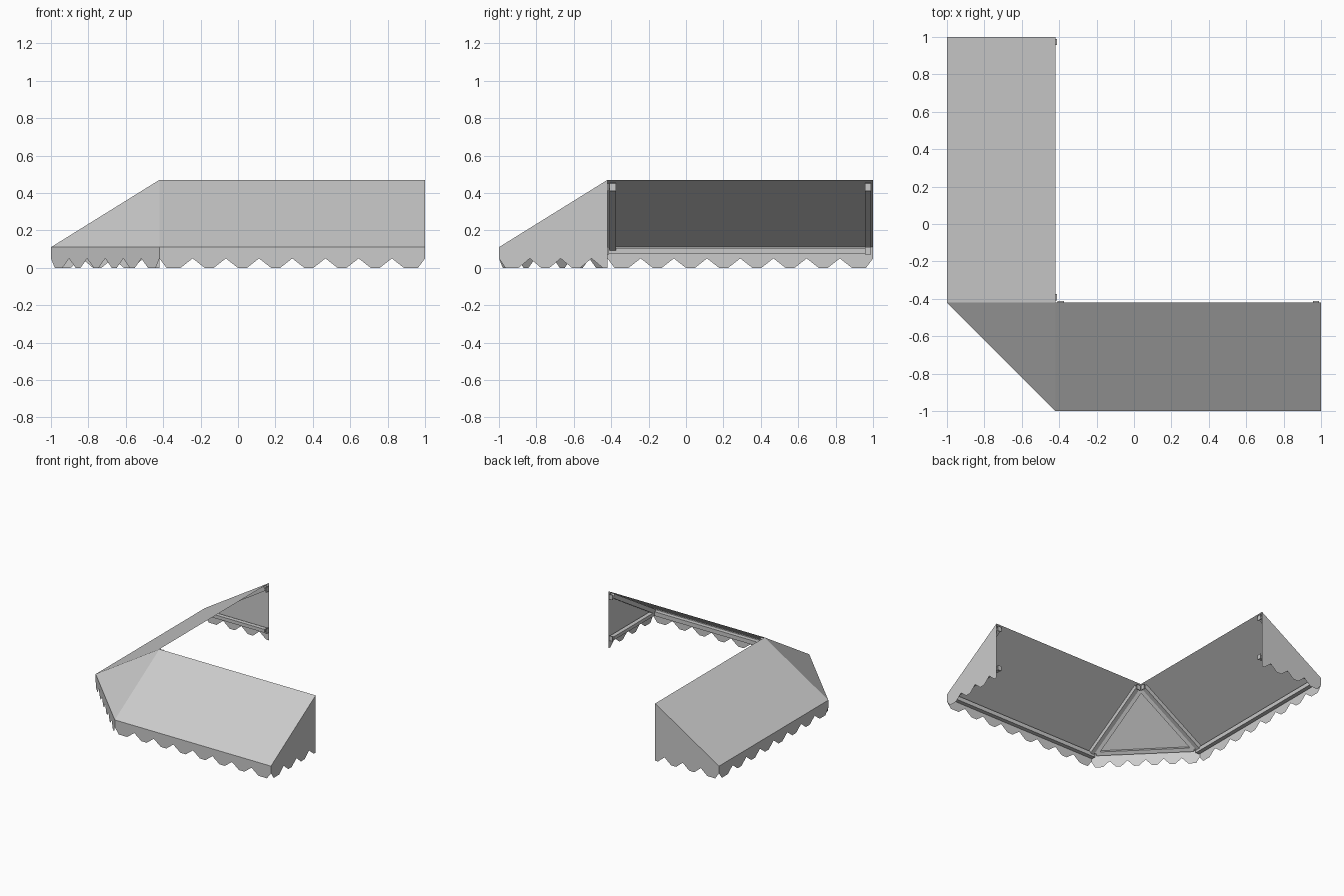
import bpy, bmesh
from mathutils import Vector

if "Cube" in bpy.data.objects:
    bpy.data.objects.remove(bpy.data.objects["Cube"], do_unlink=True)


def material(name, rgb):
    m = bpy.data.materials.new(name)
    m.use_nodes = True
    m.diffuse_color = (*rgb, 1)
    m.node_tree.nodes["Principled BSDF"].inputs["Base Color"].default_value = (*rgb, 1)
    return m


CLOTH = material("pale grey canvas", (0.6, 0.6, 0.6))
METAL = material("grey metal", (0.58, 0.58, 0.58))

# Main dimensions: wall line, outer edge, ridge, eave, notch height
WALL, OUT, END = -0.42, -1.0, 1.0
TOP, EAVE, NOTCH = 0.47, 0.11, 0.05
TUBE = 0.034


def build(name, polygons, mat, swap=False, solid=False):
    """Make an object from polygons; swap exchanges x and y for the other wing."""
    bm = bmesh.new()
    for poly in polygons:
        pts = [(p[1], p[0], p[2]) if swap else tuple(p) for p in poly]
        if swap:
            pts.reverse()
        bm.faces.new([bm.verts.new(p) for p in pts])
    if solid:
        bmesh.ops.remove_doubles(bm, verts=bm.verts, dist=0.0001)
        bmesh.ops.recalc_face_normals(bm, faces=bm.faces)
    mesh = bpy.data.meshes.new(name)
    bm.to_mesh(mesh)
    bm.free()
    mesh.materials.append(mat)
    ob = bpy.data.objects.new(name, mesh)
    bpy.context.collection.objects.link(ob)
    return ob


def beam(name, a, b, up, swap=False, width=TUBE, depth=TUBE):
    """Rectangular bar from a to b, with its depth measured along up."""
    a, b = Vector(a), Vector(b)
    d = (b - a).normalized()
    side = d.cross(Vector(up)).normalized()
    u = side.cross(d)
    ring = [side * sx * width / 2 + u * su * depth / 2
            for sx, su in ((-1, -1), (1, -1), (1, 1), (-1, 1))]
    polys = [[a + r for r in ring], [b + r for r in ring]]
    for i in range(4):
        r, s = ring[i], ring[(i + 1) % 4]
        polys.append([a + r, a + s, b + s, b + r])
    return build(name, polys, METAL, swap, True)


def scallops(length, count, pitch, half_end=False):
    """Lower edge as (distance, z): flat-bottomed scallops between notches."""
    pts = [(0, NOTCH)]
    for i in range(count):
        s = i * pitch
        first = 0.21 if i == 0 else 0.36
        last = 0.21 if i == count - 1 and not half_end else 0.36
        pts += [(s + first * pitch, 0), (s + (1 - last) * pitch, 0), (s + pitch, NOTCH)]
    if half_end:
        pts += [(count * pitch + 0.36 * pitch, 0), (length, 0)]
    return pts


# Two matching wings, the second exchanged across the corner diagonal
wing_len = END - WALL
run = WALL - OUT
slope = Vector((0, OUT - WALL, EAVE - TOP))
normal = Vector((0, EAVE - TOP, run)).normalized()
for tag, swap in (("front", False), ("side", True)):
    build(tag + "_canopy", [[(WALL, WALL, TOP), (WALL, OUT, EAVE),
                             (END, OUT, EAVE), (END, WALL, TOP)]], CLOTH, swap)
    edge = scallops(wing_len, 8, wing_len / 8)
    build(tag + "_valance", [[(WALL + t, OUT, z) for t, z in edge]
                             + [(END, OUT, EAVE), (WALL, OUT, EAVE)]], CLOTH, swap)
    edge = scallops(run, 3, 0.165, True)
    build(tag + "_end_panel", [[(END, OUT + t, z) for t, z in edge]
                               + [(END, WALL, TOP), (END, OUT, EAVE)]], CLOTH, swap)

    # Eave rail, sloping struts and wall brackets under the cloth
    rail_y, rail_z = OUT + 0.024, 0.09
    beam(tag + "_eave_rail", (WALL, rail_y, rail_z), (END - 0.01, rail_y, rail_z),
         (0, 0, 1), swap)
    for where, x in (("corner", WALL + 0.028), ("end", END - 0.027)):
        base = Vector((x, WALL, TOP)) - normal * (TUBE / 2 + 0.005)
        beam(f"{tag}_{where}_strut", base + slope * 0.035, base + slope * 0.96,
             normal, swap)
        heights = (0.43,) if where == "corner" else (0.43, rail_z)
        for i, z in enumerate(heights):
            beam(f"{tag}_{where}_bracket_plate_{i}", (x, WALL + 0.004, z - 0.02),
                 (x, WALL + 0.004, z + 0.02), (0, 1, 0), swap, TUBE, 0.006)
            beam(f"{tag}_{where}_bracket_lug_{i}", (x, WALL + 0.006, z),
                 (x, WALL - 0.03, z), (0, 0, 1), swap, 0.014, 0.026)
    beam(tag + "_lower_arm", (END - 0.027, WALL - 0.01, rail_z),
         (END - 0.027, rail_y, rail_z), (0, 0, 1), swap, TUBE, 0.028)

# Corner hip panel and its scalloped valance
apex = Vector((WALL, WALL, TOP))
low_a, low_b = Vector((OUT, WALL, EAVE)), Vector((WALL, OUT, EAVE))
build("corner_canopy", [[apex, low_a, low_b]], CLOTH)
edge = [(low_a.lerp(low_b, t), z) for t, z in scallops(1, 6, 1 / 6)]
build("corner_valance", [[(p.x, p.y, z) for p, z in edge] + [low_b, low_a]], CLOTH)

# Triangular frame beneath the hip panel
hip_normal = (low_a - apex).cross(low_b - apex).normalized()
centre = (apex + low_a + low_b) / 3
inner = [p.lerp(centre, 0.1) - hip_normal * 0.02 for p in (apex, low_a, low_b)]
for name, i, j in (("corner_side_strut", 0, 1), ("corner_front_strut", 0, 2),
                   ("corner_eave_rail", 1, 2)):
    beam(name, inner[i], inner[j], hip_normal, False, 0.03, 0.03)
